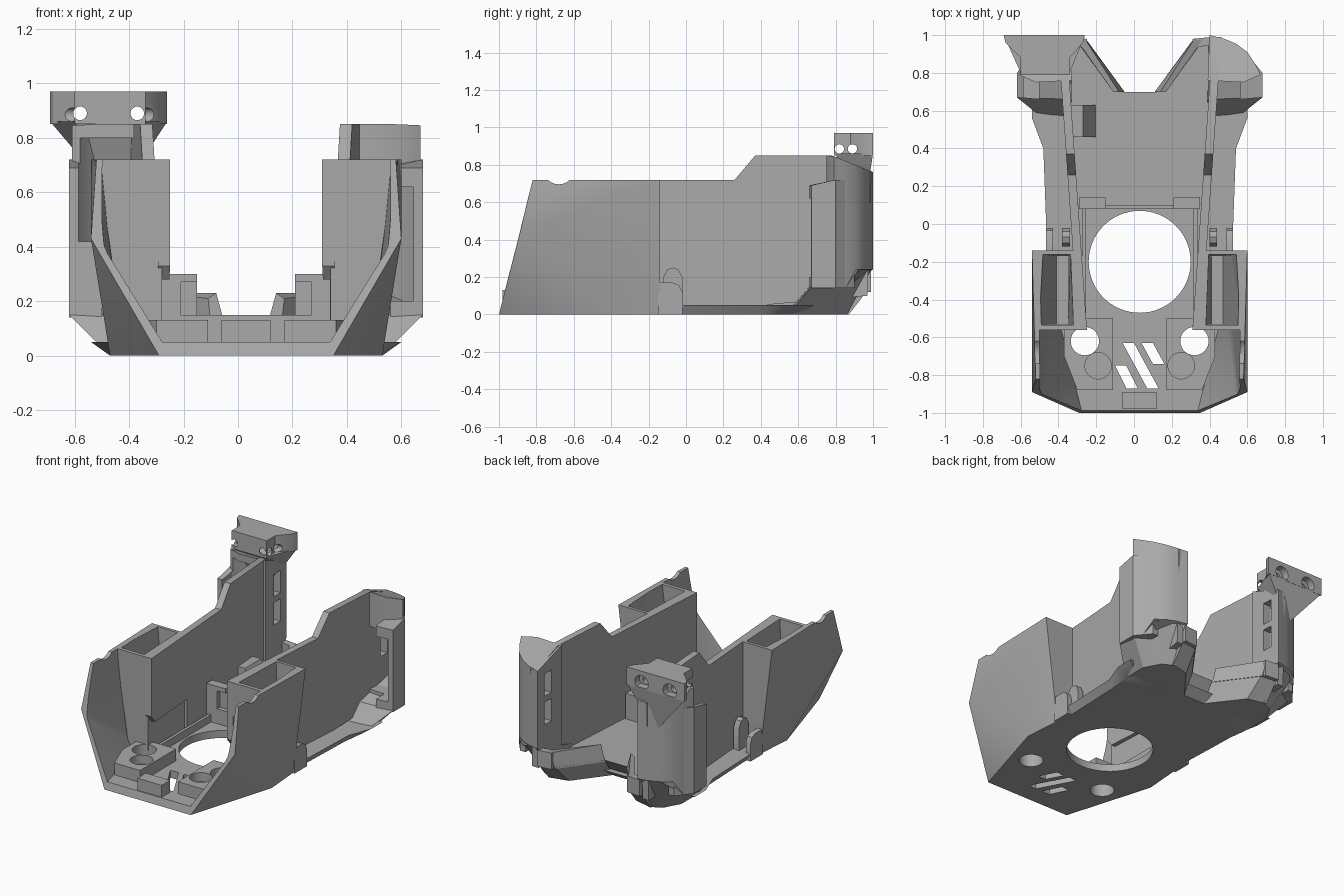
import bpy, bmesh, math
from mathutils import Vector

if "Cube" in bpy.data.objects:
    bpy.data.objects.remove(bpy.data.objects["Cube"])

CX = 0.03  # symmetry axis of the tub
grey = bpy.data.materials.new("plain grey")
grey.use_nodes = True
grey.diffuse_color = (0.4, 0.4, 0.4, 1)
grey.node_tree.nodes["Principled BSDF"].inputs["Base Color"].default_value = (0.4, 0.4, 0.4, 1)


def finish(name, bm):
    bmesh.ops.recalc_face_normals(bm, faces=bm.faces)
    me = bpy.data.meshes.new(name)
    bm.to_mesh(me)
    bm.free()
    me.materials.append(grey)
    ob = bpy.data.objects.new(name, me)
    bpy.context.collection.objects.link(ob)
    return ob


def place(p, s):
    return Vector((CX + s * p[0], p[1], p[2]))


def loft(name, low, high, s=1):
    """Closed solid between two rings of matching 3D points."""
    bm = bmesh.new()
    a = [bm.verts.new(place(p, s)) for p in low]
    b = [bm.verts.new(place(p, s)) for p in high]
    n = len(a)
    for i in range(n):
        j = (i + 1) % n
        bm.faces.new((a[i], a[j], b[j], b[i]))
    bm.faces.new(a[::-1])
    bm.faces.new(b)
    return finish(name, bm)


def plan(name, pts, z0, z1, s=1):
    return loft(name, [(x, y, z0) for x, y in pts], [(x, y, z1) for x, y in pts], s)


def box(name, x0, x1, y0, y1, z0, z1, s=1):
    return plan(name, [(x0, y0), (x1, y0), (x1, y1), (x0, y1)], z0, z1, s)


def side(name, pts, u0, u1, s=1):
    """Side profile (y, z) given thickness between two x functions."""
    return loft(name, [(u0(y), y, z) for y, z in pts], [(u1(y), y, z) for y, z in pts], s)


def hull(name, pts):
    bm = bmesh.new()
    for s in (1, -1):
        for p in pts:
            bm.verts.new(place(p, s))
    out = bmesh.ops.convex_hull(bm, input=bm.verts)
    bmesh.ops.delete(bm, geom=list({g for g in out["geom_interior"] + out["geom_unused"]
                                    if isinstance(g, bmesh.types.BMVert)}), context="VERTS")
    return finish(name, bm)


def disc(x, y, r, z0, z1, s=1, n=40):
    ring = [(x + r * math.cos(i * math.tau / n), y + r * math.sin(i * math.tau / n)) for i in range(n)]
    return plan("cutter", ring, z0, z1, s)


def tube(axis, a, b, r, lo, hi, n=24):
    """Cylinder cutter along x (a=y, b=z) or along y (a=x, b=z)."""
    ring = [(a + r * math.cos(i * math.tau / n), b + r * math.sin(i * math.tau / n)) for i in range(n)]
    if axis == "x":
        return loft("cutter", [(lo, p, q) for p, q in ring], [(hi, p, q) for p, q in ring])
    return loft("cutter", [(p - CX, lo, q) for p, q in ring], [(p - CX, hi, q) for p, q in ring])


def cut(ob, *cutters):
    for c in cutters:
        c.hide_render = True
        m = ob.modifiers.new("cut", "BOOLEAN")
        m.operation, m.solver, m.object = "DIFFERENCE", "EXACT", c
    dg = bpy.context.evaluated_depsgraph_get()
    me = bpy.data.meshes.new_from_object(ob.evaluated_get(dg))
    ob.modifiers.clear()
    ob.data = me
    for c in cutters:
        bpy.data.objects.remove(c)
    return ob


def wall_in(y):
    return 0.28 + 0.07 * (y + 0.55)


def wall_out(y):
    return wall_in(y) + 0.045


# Faceted front shell: outer hull minus inner hull, open at front, top and rear
shell = hull("front_shell", [(0.32, -1, 0), (0.57, -0.89, 0.43), (0.50, -0.4, 0), (0.55, -0.82, 0.72),
                             (0.57, -0.14, 0.72), (0.48, -0.14, 0)])
room = hull("cutter", [(0.28, -1.1, 0.05), (0.53, -0.96, 0.45), (0.53, -1.1, 0.5), (0.455, -0.4, 0.05),
                       (0.52, -1.1, 1), (0.53, 0, 1), (0.44, 0, 0.05)])
slots = [plan("cutter", [(x - CX, y0), (x + 0.06 - CX, y0), (x + 0.06 + d - CX, y1), (x + d - CX, y1)], -0.1, 0.3)
         for x, y0, y1, d in ((-0.06, -0.63, -0.87, 0.13), (0.04, -0.63, -0.74, 0.06),
                              (-0.10, -0.75, -0.87, 0.06))]
cut(shell, room, disc(0, -0.2, 0.27, -0.1, 0.3, n=64), tube("x", -0.68, 0.78, 0.0845, -1, 1),
    disc(0.29, -0.62, 0.075, -0.1, 0.3), disc(0.29, -0.62, 0.075, -0.1, 0.3, -1), *slots)

# Floor behind the shell, with its low outer ledge
half_low = [(0.46, -0.14), (0.48, 0.4), (0.5, 0.56), (0.46, 0.62), (0.08, 0.62)]
half_top = [(0.49, -0.14), (0.51, 0.4), (0.57, 0.56), (0.57, 0.68), (0.08, 0.68)]


def both(half, z):
    return [(x, y, z) for x, y in half] + [(-x, y, z) for x, y in half[::-1]]


cut(loft("rear_floor", both(half_low, 0), both(half_top, 0.05)), disc(0, -0.2, 0.27, -0.1, 0.3, n=64))
loft("raised_floor", both([(0.34, 0.1), (0.37, 0.62), (0.08, 0.62)], 0.02),
     both([(0.34, 0.1), (0.37, 0.7), (0.08, 0.7)], 0.13))
box("floor_step", -0.2, 0.2, 0.08, 0.1, 0.04, 0.15)
box("front_block", -0.09, 0.09, -0.98, -0.89, 0.02, 0.13)

tower_plan = [(0.36, 0.76), (0.55, 0.75), (0.64, 0.79), (0.61, 0.85), (0.57, 0.91), (0.51, 0.955),
              (0.45, 0.98), (0.37, 1.0)]
flange_plan = [(0.53, 0.66), (0.65, 0.67), (0.65, 0.8), (0.57, 0.9), (0.53, 0.9)]

for s, tag in ((1, "left"), (-1, "right")):
    # Thin inner side wall with rear slots
    wall = side(tag + "_wall", [(-0.14, 0), (0.97, 0.1), (0.99, 0.76), (0.78, 0.85), (0.37, 0.85), (0.26, 0.72),
                                (-0.56, 0.72), (-0.56, 0.33), (-0.52, 0.28), (-0.14, 0.28)], wall_in, wall_out, s)
    cut(wall, *[box("cutter", 0.3, 0.45, 0.86, 0.93, z, z + 0.15, s) for z in (0.38, 0.57)])

    # Hollow post between the inner wall and the outer shell
    post = loft(tag + "_post", [(0.31, -0.55, 0.04), (0.45, -0.55, 0.04), (0.45, -0.14, 0.04), (0.33, -0.14, 0.04)],
                [(0.31, -0.56, 0.72), (0.545, -0.56, 0.72), (0.56, -0.14, 0.72), (0.33, -0.14, 0.72)], s)
    cut(post, loft("cutter", [(0.38, -0.53, 0.15), (0.44, -0.53, 0.15), (0.44, -0.17, 0.15), (0.38, -0.17, 0.15)],
                   [(0.35, -0.535, 0.75), (0.525, -0.535, 0.75), (0.535, -0.16, 0.75), (0.365, -0.16, 0.75)], s))

    # Rounded foot and clip tabs behind the post
    foot = [(-0.15, 0), (-0.02, 0), (-0.02, 0.12), (-0.035, 0.155), (-0.07, 0.17), (-0.15, 0.17)]
    side(tag + "_foot", foot, lambda y: 0.46, lambda y: 0.495, s)
    tab = [(-0.12, 0.04), (-0.02, 0.04), (-0.02, 0.2), (-0.04, 0.24), (-0.07, 0.25), (-0.1, 0.24), (-0.12, 0.2)]
    side(tag + "_clip", tab, lambda y: 0.37, lambda y: 0.41, s)

    # Hole pads at the front
    pad = plan(tag + "_pad", [(0.14, -0.88), (0.33, -0.88), (0.4, -0.7), (0.4, -0.5), (0.14, -0.5)], 0.045, 0.13, s)
    cut(pad, disc(0.29, -0.62, 0.075, -0.1, 0.3, s), disc(0.22, -0.75, 0.07, 0.07, 0.3, s))

    # Rail beside the round opening and the latch behind it
    box(tag + "_rail", 0.285, 0.305, -0.5, 0.1, 0.04, 0.1, s)
    latch = box(tag + "_latch", 0.18, 0.32, 0.08, 0.14, 0.05, 0.3, s)
    cut(latch, box("cutter", 0.15, 0.24, 0.06, 0.11, 0.15, 0.27, s))

    # Bevelled base under the rear tower
    loft(tag + "_tower_base",
         [(0.36, 0.53, 0), (0.5, 0.55, 0), (0.5, 0.72, 0), (0.44, 0.83, 0), (0.36, 0.87, 0)],
         [(0.36, 0.66, 0.15), (0.65, 0.67, 0.15), (0.65, 0.8, 0.17), (0.55, 0.92, 0.23), (0.37, 1.0, 0.25)], s)

    # Curved rear tower with a sloping roof, plus its outer flange
    z0, z1 = (0.2, 0.62) if s > 0 else (0.42, 0.8)
    hollow = [(0.41, 0.6), (0.615, 0.6), (0.615, 0.77), (0.54, 0.88), (0.41, 0.95)]
    tower = loft(tag + "_tower", [(x, y, 0.14 + 0.1 * (y > 0.9)) for x, y in tower_plan],
                 [(x, y, 0.85 - 0.4 * max(0, y - 0.78)) for x, y in tower_plan], s)
    cut(tower, plan("cutter", hollow, z0, z1, s),
        *[box("cutter", 0.3, 0.45, 0.86, 0.93, z, z + 0.15, s) for z in (0.38, 0.57)])
    flange = loft(tag + "_flange", [(x, y, 0.14) for x, y in flange_plan],
                  [(x, y, 0.69 + 0.03 * (y > 0.7)) for x, y in flange_plan], s)
    cut(flange, plan("cutter", hollow, z0, z1, s))

    # Splayed skirt beside the rear notch, with its raised rim
    loft(tag + "_skirt", [(0.08, 0.62, 0), (0.25, 0.84, 0), (0.38, 0.87, 0), (0.38, 0.6, 0)],
         [(0.08, 0.7, 0.13), (0.27, 0.96, 0.13), (0.38, 0.98, 0.14), (0.38, 0.64, 0.13)], s)
    loft(tag + "_rim", [(0.08, 0.7, 0.12), (0.27, 0.96, 0.12), (0.32, 0.95, 0.12), (0.13, 0.7, 0.12)],
         [(0.11, 0.7, 0.23), (0.29, 0.98, 0.23), (0.33, 0.97, 0.23), (0.14, 0.7, 0.21)], s)
    plan(tag + "_rim_end", [(0.28, 0.93), (0.38, 0.95), (0.38, 0.99), (0.28, 0.98)], 0.12, 0.23, s)

# Small block on one inner wall
loft("wall_block", [(0.23, 0.46, 0.12), (0.37, 0.46, 0.12), (0.37, 0.63, 0.12), (0.23, 0.63, 0.12)],
     [(0.3, 0.46, 0.26), (0.37, 0.46, 0.26), (0.37, 0.63, 0.26), (0.3, 0.63, 0.26)], -1)

# Mounting bracket on the right tower: flared head, pointed gusset, two counterbored holes
head_plan = [(0.72, 1.0), (0.29, 1.0), (0.3, 0.96), (0.37, 0.88), (0.37, 0.79), (0.63, 0.79), (0.63, 0.88),
             (0.71, 0.96)]
holes = [(-0.58, 0.89), (-0.37, 0.89)]
head = plan("bracket_head", head_plan, 0.85, 0.97, -1)
cut(head, *[tube("y", x, z, r, lo, 1.1) for x, z in holes for r, lo in ((0.05, 0.95), (0.025, 0.7))],
    tube("x", 0.82, 0.885, 0.025, -1, 1), tube("x", 0.89, 0.885, 0.025, -1, 1))
loft("bracket_gusset", [(0.72, 1.0, 0.86), (0.29, 1.0, 0.86), (0.37, 0.8, 0.86), (0.63, 0.8, 0.86)],
     [(0.5, 0.96, 0.6), (0.46, 0.96, 0.6), (0.46, 0.9, 0.6), (0.5, 0.9, 0.6)], -1)

# Smooth shading with crisp edges
bpy.ops.object.select_all(action="DESELECT")
for ob in bpy.context.collection.objects:
    if ob.type == "MESH":
        ob.select_set(True)
        bpy.context.view_layer.objects.active = ob
bpy.ops.object.shade_smooth_by_angle(angle=math.radians(30))
